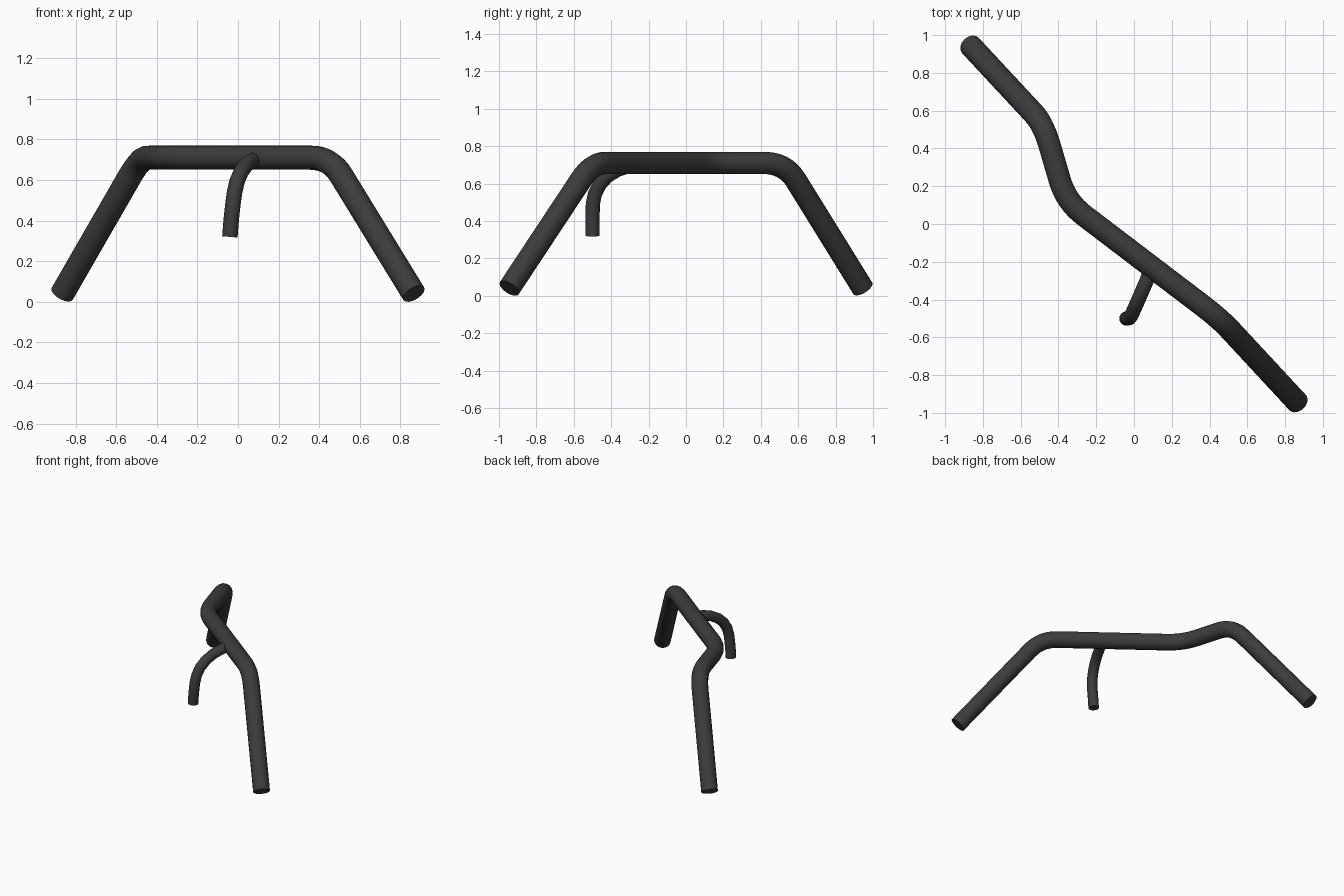
import bpy
from mathutils import Vector

if "Cube" in bpy.data.objects:
    bpy.data.objects.remove(bpy.data.objects["Cube"])

dark = bpy.data.materials.new("dark_metal")
dark.diffuse_color = (0.045, 0.045, 0.045, 1)
dark.use_nodes = True
dark.node_tree.nodes["Principled BSDF"].inputs["Base Color"].default_value = dark.diffuse_color


def rounded(corners, trim, steps=8):
    """Replace each inner corner with a smooth bend."""
    pts = [Vector(c) for c in corners]
    path = [pts[0]]
    for a, b, c in zip(pts, pts[1:], pts[2:]):
        p = b + (a - b).normalized() * trim
        q = b + (c - b).normalized() * trim
        for i in range(steps + 1):
            t = i / steps
            path.append(p * (1 - t) ** 2 + b * 2 * t * (1 - t) + q * t * t)
    return path + [pts[-1]]


def tube(name, path, radius):
    """Round capped tube along a path."""
    cu = bpy.data.curves.new(name, 'CURVE')
    cu.dimensions = '3D'
    cu.bevel_depth = radius
    cu.bevel_resolution = 6
    cu.use_fill_caps = True
    sp = cu.splines.new('POLY')
    sp.points.add(len(path) - 1)
    for pt, co in zip(sp.points, path):
        pt.co = (*co, 1)
    ob = bpy.data.objects.new(name, cu)
    bpy.context.collection.objects.link(ob)
    bpy.ops.object.select_all(action='DESELECT')
    ob.select_set(True)
    bpy.context.view_layer.objects.active = ob
    bpy.ops.object.convert(target='MESH')
    ob = bpy.context.object
    ob.data.materials.clear()
    ob.data.materials.append(dark)
    bpy.ops.object.shade_smooth_by_angle()
    return ob


# Main bent bar: leg, kinked top, leg
tube("main_bar", rounded([(-0.866, 0.945, 0.04), (-0.48, 0.53, 0.71),
                          (-0.36, 0.118, 0.71), (0.455, -0.502, 0.71),
                          (0.866, -0.945, 0.04)], 0.12), 0.06)

# Thin hooked branch dropping from the bar
tube("hook_branch", [(-0.04, -0.5, 0.32), (-0.033, -0.5, 0.41), (-0.024, -0.498, 0.49),
                     (-0.016, -0.487, 0.545), (-0.004, -0.462, 0.595), (0.015, -0.42, 0.64),
                     (0.04, -0.362, 0.675), (0.065, -0.305, 0.693), (0.082, -0.26, 0.7)], 0.038)
